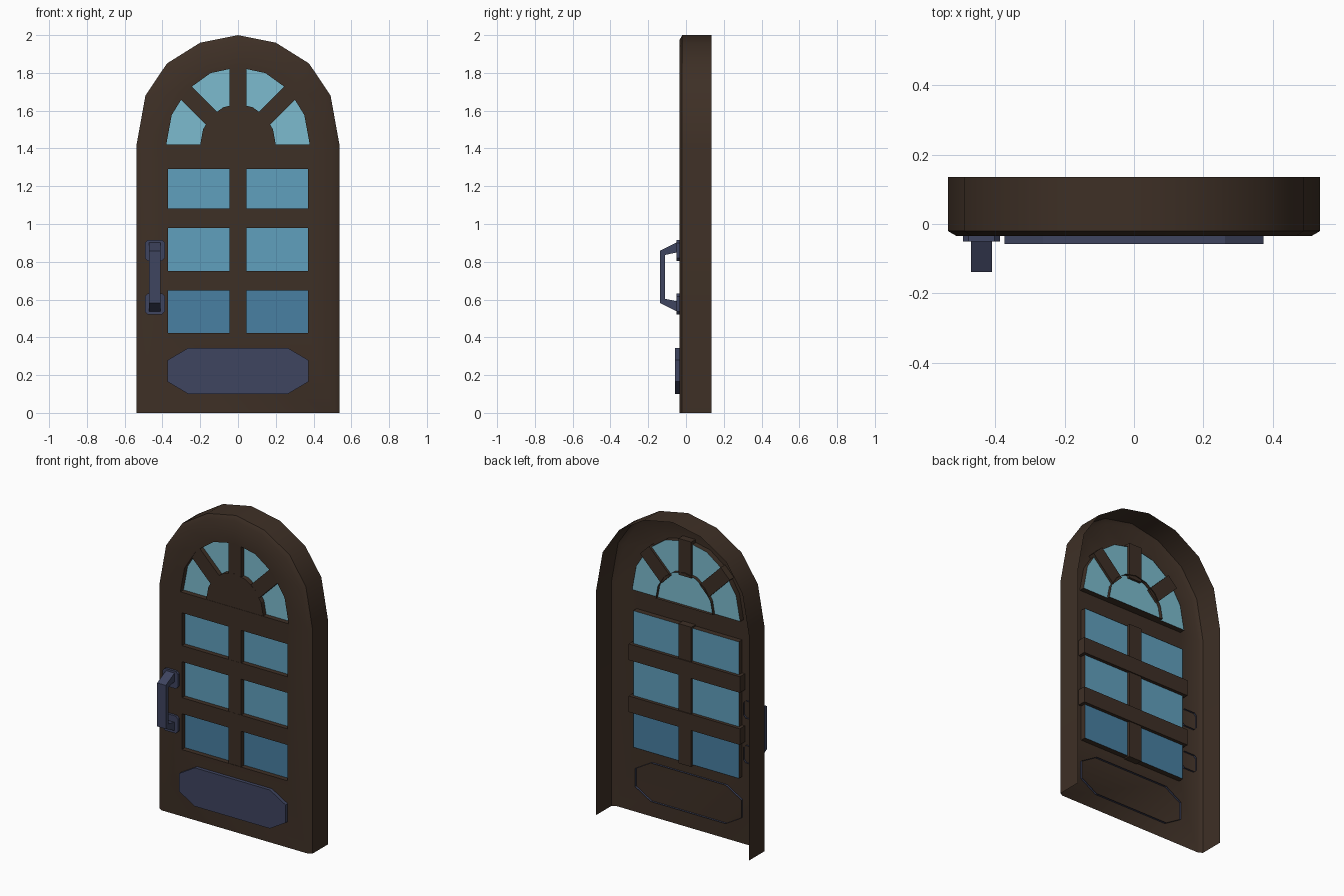
import bpy, bmesh
from math import cos, sin, pi, radians

cube = bpy.data.objects.get("Cube")
if cube:
    bpy.data.objects.remove(cube)

FRONT, SPRING = -0.035, 1.42      # front sheet depth, height where the arch starts


def material(name, color):
    m = bpy.data.materials.new(name)
    m.use_nodes = True
    m.diffuse_color = (*color, 1)
    m.node_tree.nodes["Principled BSDF"].inputs["Base Color"].default_value = (*color, 1)
    return m


wood = material("dark_wood", (0.048, 0.029, 0.019))
metal = material("blue_grey_metal", (0.049, 0.058, 0.115))
glass_light = material("light_glass", (0.20, 0.50, 0.62))
glass_mid = material("mid_glass", (0.118, 0.35, 0.51))
glass_dark = material("dark_glass", (0.066, 0.215, 0.36))


def finish(bm, name, *mats):
    mesh = bpy.data.meshes.new(name)
    bm.to_mesh(mesh)
    bm.free()
    for m in mats:
        mesh.materials.append(m)
    obj = bpy.data.objects.new(name, mesh)
    bpy.context.collection.objects.link(obj)
    return obj


def ring(bm, pts, y):
    return [bm.verts.new((x, y, z)) for x, z in pts]


def wall(bm, a, b, closed=True):
    n = len(a)
    for i in range(n if closed else n - 1):
        j = (i + 1) % n
        bm.faces.new((a[i], b[i], b[j], a[j]))


def prism(name, pts, y0, y1, mat, back=True):
    """Counter-clockwise front outline pushed back in y, with an optional back face."""
    bm = bmesh.new()
    a, b = ring(bm, pts, y0), ring(bm, pts, y1)
    bm.faces.new(a)
    wall(bm, a, b)
    if back:
        bm.faces.new(b[::-1])
    return finish(bm, name, mat)


def rect(x0, x1, z0, z1):
    return [(x0, z0), (x1, z0), (x1, z1), (x0, z1)]


def octagon(x, z, hw, hh, cx, cz):
    return [(x - hw + cx, z - hh), (x + hw - cx, z - hh), (x + hw, z - hh + cz), (x + hw, z + hh - cz),
            (x + hw - cx, z + hh), (x - hw + cx, z + hh), (x - hw, z + hh - cz), (x - hw, z - hh + cz)]


def half_ellipse(rx, rz):
    return [(rx * cos(i * pi / 8), SPRING + rz * sin(i * pi / 8)) for i in range(9)]


# Hollow door body: front sheet with two openings, bevel and side walls
half = [(0.537, 0), (0.537, SPRING), (0.49, 1.68), (0.376, 1.85), (0.2, 1.96)]
outer = half + [(0, 2)] + [(-x, z) for x, z in reversed(half)]
inset = [(x * 0.953, SPRING + (z - SPRING) * 0.953 if z else 0) for x, z in outer]
fan = half_ellipse(0.38, 0.41)
window = rect(-0.37, 0.37, 0.423, 1.29)

bm = bmesh.new()
face_ring = ring(bm, inset, FRONT)
bevel_ring = ring(bm, outer, -0.02)
hole_rings = [ring(bm, pts[::-1], FRONT) for pts in (fan, window)]
edges = [bm.edges.new((r[i - 1], r[i])) for r in [face_ring] + hole_rings for i in range(len(r))]
bmesh.ops.triangle_fill(bm, use_beauty=True, use_dissolve=False, edges=edges, normal=(0, -1, 0))
bm.normal_update()
for f in bm.faces:
    if f.normal.y > 0:
        f.normal_flip()
wall(bm, face_ring, bevel_ring, closed=False)
wall(bm, bevel_ring, ring(bm, outer, 0.135), closed=False)
for r, pts in zip(hole_rings, (fan, window)):
    wall(bm, r, ring(bm, pts[::-1], 0))
body = finish(bm, "door_body", wood)
bpy.context.view_layer.objects.active = body
body.select_set(True)
bpy.ops.object.shade_smooth_by_angle(angle=radians(35))
body.select_set(False)

# Glass: arched fanlight and three window rows, darker in the lowest row
bm = bmesh.new()
bm.faces.new(ring(bm, fan, -0.003))
for z0, z1 in ((0.423, 0.7), (0.7, 1.03), (1.03, 1.29)):
    bm.faces.new(ring(bm, rect(-0.37, 0.37, z0, z1), -0.003))
for f in bm.faces:
    z = f.calc_center_median().z
    f.material_index = 0 if z > SPRING else 1 if z > 0.7 else 2
finish(bm, "glass", glass_light, glass_mid, glass_dark)

# Window bars
prism("mullion", rect(-0.045, 0.045, 0.415, 1.3), -0.032, 0.012, wood)
for name, z in (("lower_bar", 0.7), ("upper_bar", 1.03)):
    prism(name, rect(-0.39, 0.39, z - 0.051, z + 0.051), -0.033, 0.018, wood)

# Fanlight hub, open at the back, and its three spokes
prism("fan_hub", half_ellipse(0.2, 0.215), -0.033, 0.018, wood, back=False)
for name, deg, r1 in (("right_spoke", 135, 0.4), ("centre_spoke", 90, 0.42), ("left_spoke", 45, 0.4)):
    c, s = cos(radians(deg)), sin(radians(deg))
    prism(name, [(r * c - w * s, SPRING + r * s + w * c)
                 for r, w in rect(0.19, r1, -0.045, 0.045)], -0.032, 0.012, wood)

# Kick plate, open at the back
prism("kick_plate", octagon(0, 0.222, 0.373, 0.122, 0.11, 0.065), -0.057, -0.022, metal, back=False)

# Handle: two mounting plates and a bent grip
HX = -0.44
for name, z in (("lower_handle_plate", 0.577), ("upper_handle_plate", 0.86)):
    prism(name, octagon(HX, z, 0.053, 0.055, 0.015, 0.015), -0.05, -0.024, metal, back=False)

outside = [(-0.045, 0.905), (-0.138, 0.858)]
inside = [(-0.112, 0.836), (-0.045, 0.85)]
mid_z = 0.72
path = outside + [(y, 2 * mid_z - z) for y, z in reversed(outside)]
path_in = [(y, 2 * mid_z - z) for y, z in reversed(inside)] + inside
bm = bmesh.new()
sides = []
for x in (HX - 0.03, HX + 0.03):
    sides.append([[bm.verts.new((x, y, z)) for y, z in p] for p in (path, path_in)])
for o, i in sides:
    i = i[::-1]
    for k in range(3):
        bm.faces.new((o[k], o[k + 1], i[(k + 1)], i[k]))
wall(bm, sides[0][0] + sides[0][1], sides[1][0] + sides[1][1])
bmesh.ops.recalc_face_normals(bm, faces=bm.faces)
finish(bm, "handle_grip", metal)
